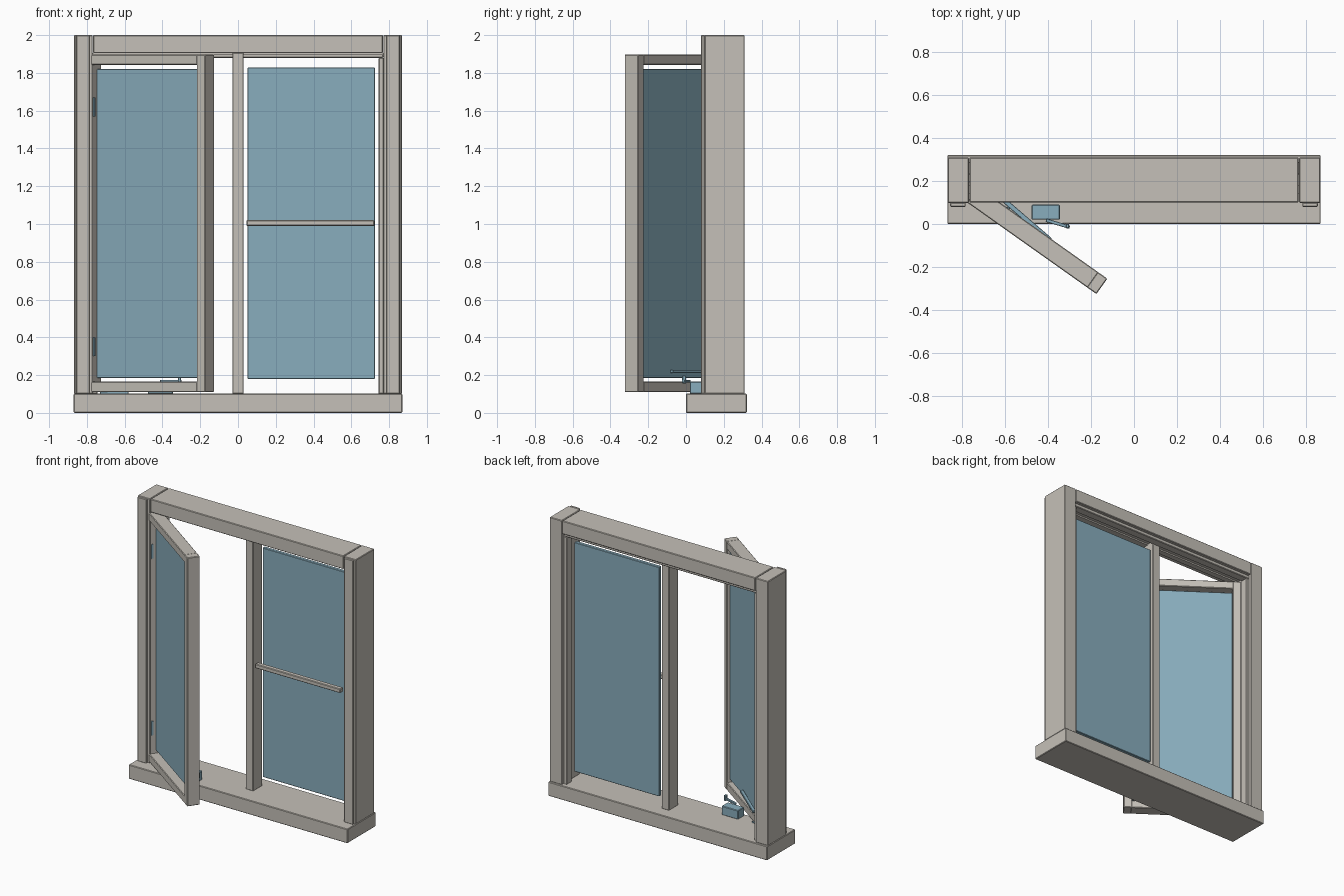
import bpy
from math import radians, atan2, hypot
from mathutils import Matrix, Vector

cube = bpy.data.objects.get("Cube")
if cube:
    bpy.data.objects.remove(cube, do_unlink=True)


def material(name, rgb):
    mat = bpy.data.materials.new(name)
    mat.use_nodes = True
    mat.diffuse_color = (*rgb, 1)
    mat.node_tree.nodes["Principled BSDF"].inputs["Base Color"].default_value = (*rgb, 1)
    return mat


FRAME = material("warm grey frame", (0.56, 0.53, 0.48))
GLASS = material("blue glass", (0.25, 0.42, 0.51))


def box(name, x, y, z, mat=FRAME, place=None, bevel=0.004):
    """Box spanning the (low, high) pairs, optionally moved by a matrix."""
    bpy.ops.mesh.primitive_cube_add(size=1)
    ob = bpy.context.object
    ob.name = name
    mid = Vector([sum(p) / 2 for p in (x, y, z)])
    size = [p[1] - p[0] for p in (x, y, z)]
    shape = Matrix.Translation(mid) @ Matrix.Diagonal((*size, 1))
    ob.data.transform(shape)
    if place:
        ob.matrix_world = place
    ob.data.materials.append(mat)
    if bevel:
        mod = ob.modifiers.new("soft edges", "BEVEL")
        mod.width = bevel
        mod.segments = 1
    return ob


def bar(name, start, end, width, height, z):
    """Flat bar between two points in plan."""
    dx, dy = end[0] - start[0], end[1] - start[1]
    place = Matrix.Translation((*start, z)) @ Matrix.Rotation(atan2(dy, dx), 4, "Z")
    return box(name, (0, hypot(dx, dy)), (-width / 2, width / 2),
               (-height / 2, height / 2), GLASS, place, 0.002)


# Outer frame
box("sill", (-0.87, 0.87), (0, 0.322), (0, 0.102))
box("head", (-0.767, 0.767), (0.10, 0.31), (1.905, 2))
box("head_stop", (-0.77, 0.77), (0.23, 0.29), (1.88, 1.906))
box("head_seal", (-0.77, 0.77), (0.14, 0.18), (1.895, 1.906), bevel=0)
for side, name in ((-1, "right"), (1, "left")):
    def span(a, b):
        return tuple(sorted((side * a, side * b)))
    box(name + "_jamb", span(0.77, 0.868), (0.098, 0.31), (0.1, 2))
    box(name + "_jamb_cover", span(0.785, 0.857), (0.08, 0.1), (0.1, 2))
    box(name + "_jamb_stop", span(0.745, 0.772), (0.23, 0.29), (0.1, 1.88))
box("mullion", (-0.03, 0.03), (0.13, 0.235), (0.1, 1.906))

# Fixed pane with its glazing bar
box("fixed_glass", (0.05, 0.725), (0.207, 0.233), (0.18, 1.828), GLASS, bevel=0.003)
box("glazing_bar", (0.045, 0.722), (0.13, 0.165), (0.99, 1.02))

# Open sash, built closed at its hinge corner and swung outward
swing = Matrix.Translation((-0.82, 0.13, 0)) @ Matrix.Rotation(radians(-35.3), 4, "Z")
WIDTH, DEPTH, STILE = 0.79, 0.088, 0.055
LOW, HIGH = 0.11, 1.897
for name, x in (("hinge_stile", (0, STILE)), ("lock_stile", (WIDTH - STILE, WIDTH))):
    box(name, x, (0, DEPTH), (LOW, HIGH), place=swing)
for name, z in (("bottom_rail", (LOW, LOW + STILE)), ("top_rail", (HIGH - STILE, HIGH))):
    box(name, (STILE - 0.005, WIDTH - STILE + 0.005), (0, DEPTH), z, place=swing)
box("sash_glass", (STILE, WIDTH - STILE), (0.047, 0.068), (0.185, 1.82), GLASS, swing, 0.003)
for z in (0.35, 1.62):
    box("hinge", (STILE - 0.002, STILE + 0.007), (0.012, 0.026), (z - 0.05, z + 0.05),
        GLASS, swing, 0)

# Crank operator on the sill
box("operator_case", (-0.477, -0.345), (0.02, 0.09), (0.1, 0.165), GLASS)
bar("crank_handle", (-0.41, 0.018), (-0.30, -0.015), 0.016, 0.014, 0.168)
box("crank_knob", (-0.318, -0.302), (-0.02, 0), (0.155, 0.197), GLASS, bevel=0.003)
bar("operator_arm", (-0.64, 0.14), (-0.39, -0.075), 0.022, 0.016, 0.22)
bar("operator_track", (-0.73, 0.085), (-0.58, 0.07), 0.016, 0.012, 0.107)
